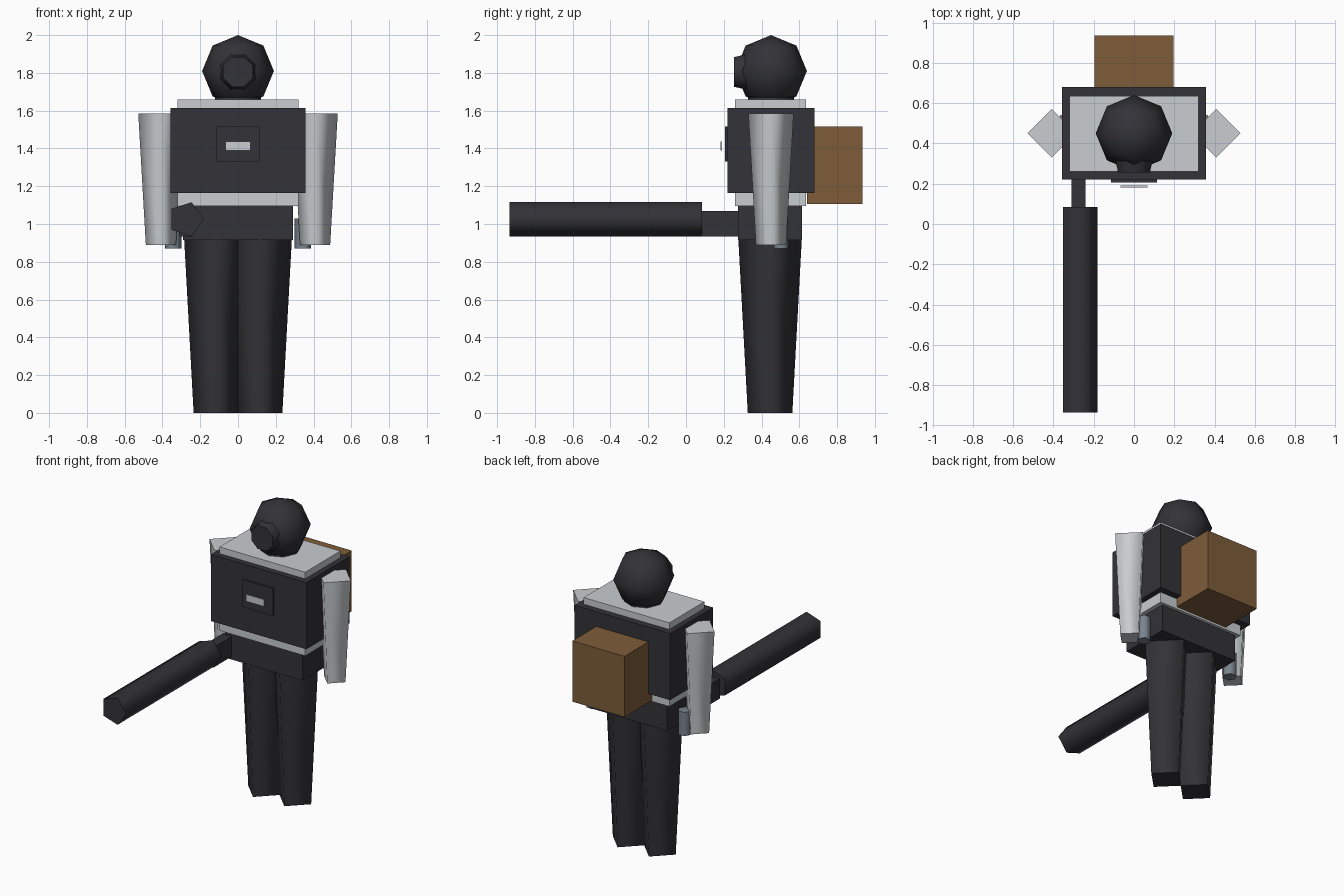
import bpy
from math import pi, radians
from mathutils import Matrix

cube = bpy.data.objects.get("Cube")
if cube:
    bpy.data.objects.remove(cube, do_unlink=True)


def material(name, rgb):
    m = bpy.data.materials.new(name)
    m.use_nodes = True
    m.diffuse_color = (*rgb, 1)
    bsdf = next(n for n in m.node_tree.nodes if n.type == 'BSDF_PRINCIPLED')
    bsdf.inputs["Base Color"].default_value = (*rgb, 1)
    return m


CHARCOAL = material("charcoal", (0.033, 0.032, 0.038))
LIGHT = material("light grey", (0.58, 0.61, 0.63))
BROWN = material("brown", (0.21, 0.107, 0.042))
STEEL = material("blue grey", (0.19, 0.23, 0.27))


def finish(name, mat):
    obj = bpy.context.object
    obj.name = name
    obj.data.materials.append(mat)
    return obj


def box(name, mat, x, y, z):
    """Box from (low, high) ranges on each axis."""
    bpy.ops.mesh.primitive_cube_add(size=1)
    obj = finish(name, mat)
    mid = [(a + b) / 2 for a, b in (x, y, z)]
    size = [b - a for a, b in (x, y, z)]
    obj.data.transform(Matrix.LocRotScale(mid, None, size))
    return obj


def prism(name, mat, sides, r_low, r_high, length, loc, tilt=0, turn=0):
    """Tapered prism with smooth sides and flat ends; first corner points to +x."""
    bpy.ops.mesh.primitive_cone_add(vertices=sides, radius1=r_low,
                                    radius2=r_high, depth=length)
    obj = finish(name, mat)
    turn_to_x = Matrix.Rotation(turn - pi / 2, 4, 'Z')
    obj.data.transform(Matrix.Translation(loc) @ Matrix.Rotation(tilt, 4, 'X') @ turn_to_x)
    for p in obj.data.polygons:
        p.use_smooth = p.index not in caps(obj, sides)
    return obj


def caps(obj, sides):
    """Indices of the two end faces: those whose corners share one end."""
    ends = ({i for i in range(0, 2 * sides, 2)}, {i for i in range(1, 2 * sides, 2)})
    return [p.index for p in obj.data.polygons if set(p.vertices) in ends]


# Body blocks
box("hips", CHARCOAL, (-.29, .29), (.275, .615), (.915, 1.1))
box("undershirt", LIGHT, (-.32, .32), (.26, .635), (1.095, 1.66))
box("vest", CHARCOAL, (-.357, .357), (.22, .68), (1.165, 1.615))
box("chest_plate", CHARCOAL, (-.115, .115), (.207, .23), (1.33, 1.515))
box("name_tag", LIGHT, (-.067, .067), (.182, .191), (1.39, 1.436))
box("backpack", BROWN, (-.195, .195), (.64, .935), (1.105, 1.515))

# Limbs, mirrored left and right
for side, s in (("left", 1), ("right", -1)):
    prism(side + "_leg", CHARCOAL, 4, .118, .168, .92, (s * .117, .445, .46))
    prism(side + "_arm", LIGHT, 4, .08, .12, .695, (s * .408, .45, 1.2375))
    prism(side + "_hand", STEEL, 6, .043, .043, .16, (s * .343, .503, .95))

# Head, neck and face mask
bpy.ops.mesh.primitive_uv_sphere_add(segments=8, ring_count=4, radius=.19,
                                     location=(0, .45, 1.81))
finish("head", CHARCOAL)
bpy.ops.object.shade_smooth()
prism("neck", CHARCOAL, 8, .13, .12, .06, (0, .45, 1.645))
prism("face_mask", CHARCOAL, 8, .105, .085, .08, (0, .295, 1.805),
      tilt=radians(90), turn=pi / 8)

# Long launcher with its grip block
prism("launcher_barrel", CHARCOAL, 5, .095, .095, 1.02, (-.275, -.425, 1.025),
      tilt=radians(90))
box("launcher_grip", CHARCOAL, (-.31, -.24), (.08, .29), (.935, 1.07))
